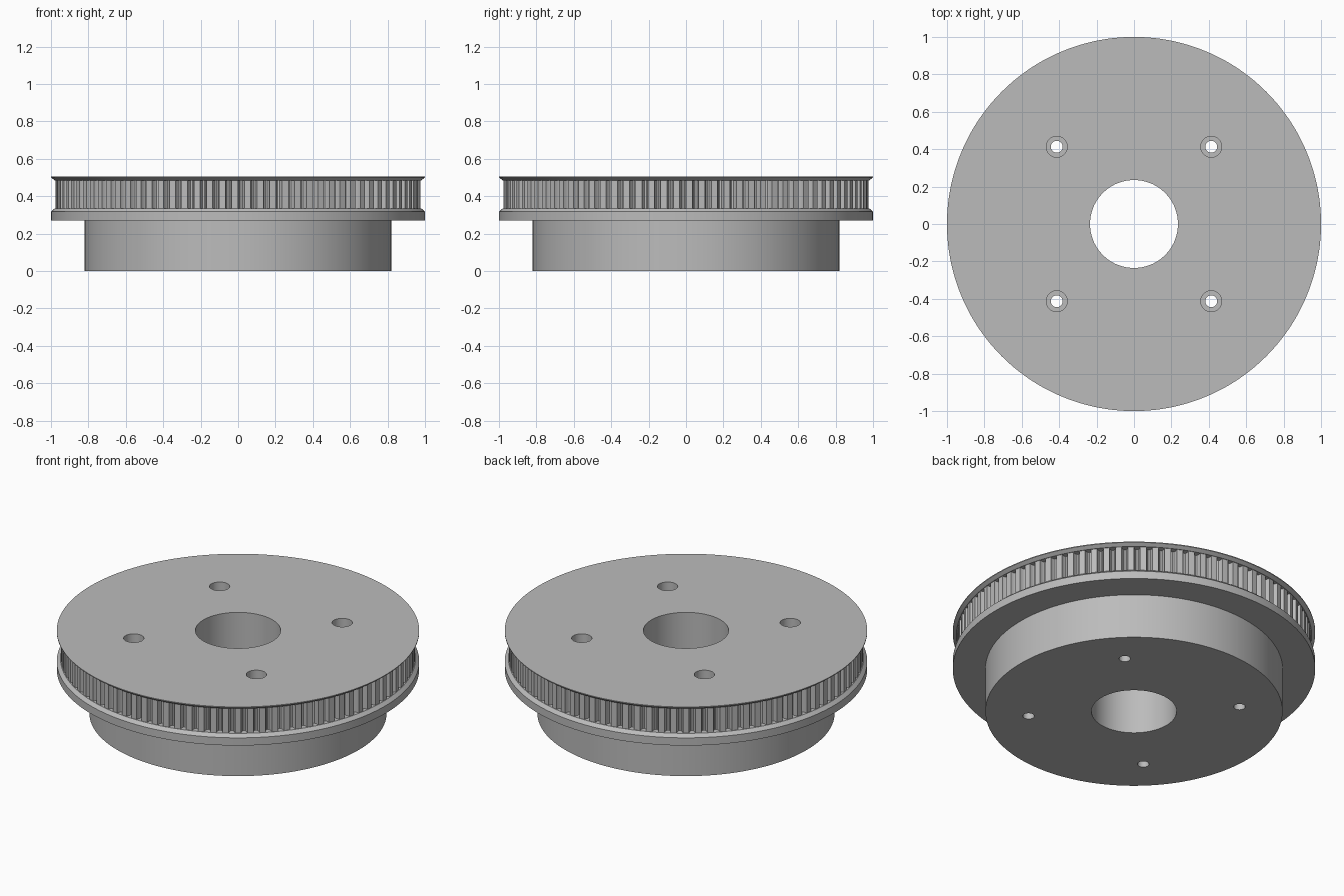
import bpy
import bmesh
from math import cos, sin, tau, radians

old = bpy.data.objects.get("Cube")
if old:
    bpy.data.objects.remove(old)

steel = bpy.data.materials.new("light grey metal")
steel.use_nodes = True
GREY = (0.5, 0.5, 0.5, 1)
steel.diffuse_color = GREY
steel.node_tree.nodes["Principled BSDF"].inputs["Base Color"].default_value = GREY

TEETH = 90
# One tooth pitch: (fraction of the pitch, depth below the tooth tip)
PITCH = [(0, 0), (0.25, 0), (0.5, 0), (0.54, 0.02), (0.63, 0.03),
         (0.75, 0.033), (0.87, 0.03), (0.96, 0.02)]
OUTLINE = [((t + f) * tau / TEETH, d) for t in range(TEETH) for f, d in PITCH]
ROUND = [(i * tau / 48, 0) for i in range(48)]


def lathe(name, rings, outline, hollow):
    """Stack rings of (radius, z, toothed) into a closed turned solid."""
    bm = bmesh.new()
    loops = [[bm.verts.new(((r - d * toothed) * cos(a), (r - d * toothed) * sin(a), z))
              for a, d in outline] for r, z, toothed in rings]
    n = len(outline)
    pairs = list(zip(loops, loops[1:]))
    if hollow:
        pairs.append((loops[-1], loops[0]))
    else:
        bm.faces.new(loops[0])
        bm.faces.new(loops[-1])
    for low, high in pairs:
        for i in range(n):
            j = (i + 1) % n
            bm.faces.new((low[i], low[j], high[j], high[i]))
    bmesh.ops.recalc_face_normals(bm, faces=bm.faces)
    mesh = bpy.data.meshes.new(name)
    bm.to_mesh(mesh)
    bm.free()
    mesh.materials.append(steel)
    obj = bpy.data.objects.new(name, mesh)
    bpy.context.collection.objects.link(obj)
    return obj


# Hub, lower flange, toothed band, upper flange and central bore in one turned body
pulley = lathe("toothed_pulley", [
    (0.235, 0, 0), (0.82, 0, 0),
    (0.82, 0.27, 0), (1, 0.27, 0),
    (1, 0.317, 0), (0.98, 0.335, 0),
    (0.977, 0.335, 1), (0.977, 0.485, 1),
    (0.98, 0.485, 0), (1, 0.5, 0),
    (1, 0.505, 0), (0.235, 0.505, 0)], OUTLINE, True)

# Four counterbored bolt holes
bpy.context.view_layer.objects.active = pulley
pulley.select_set(True)
for sx in (-1, 1):
    for sy in (-1, 1):
        cutter = lathe("bolt_hole_cutter", [
            (0.032, -0.1, 0), (0.032, 0.3, 0),
            (0.056, 0.3, 0), (0.056, 0.6, 0)], ROUND, False)
        cutter.location = (sx * 0.413, sy * 0.413, 0)
        cutter.hide_render = True
        cut = pulley.modifiers.new("bolt_hole", 'BOOLEAN')
        cut.operation = 'DIFFERENCE'
        cut.solver = 'EXACT'
        cut.object = cutter
        bpy.ops.object.modifier_apply(modifier=cut.name)
        bpy.data.objects.remove(cutter)

bpy.ops.object.shade_smooth_by_angle(angle=radians(25))
